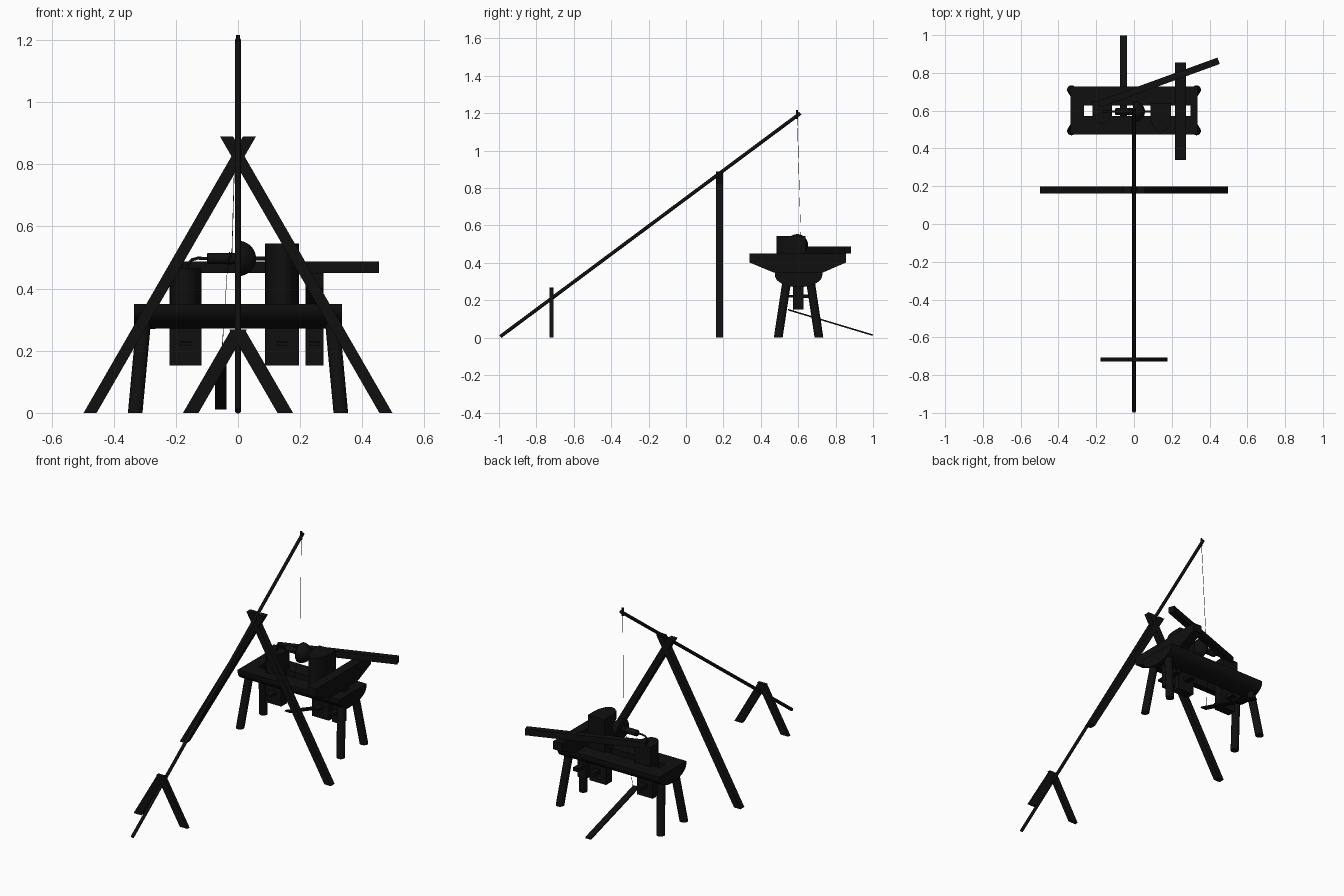
import bpy, bmesh
from math import sin, cos, pi
from mathutils import Vector

if "Cube" in bpy.data.objects:
    bpy.data.objects.remove(bpy.data.objects["Cube"])

wood = bpy.data.materials.new("dark_wood")
wood.diffuse_color = (0.005, 0.005, 0.005, 1)
wood.use_nodes = True
wood.node_tree.nodes["Principled BSDF"].inputs["Base Color"].default_value = wood.diffuse_color


def finish(name, bm, smooth=False):
    bmesh.ops.recalc_face_normals(bm, faces=bm.faces)
    me = bpy.data.meshes.new(name)
    bm.to_mesh(me)
    bm.free()
    me.materials.append(wood)
    ob = bpy.data.objects.new(name, me)
    bpy.context.collection.objects.link(ob)
    if smooth:
        bpy.context.view_layer.objects.active = ob
        ob.select_set(True)
        bpy.ops.object.shade_smooth_by_angle()
        ob.select_set(False)
    return ob


def loft(name, rings, smooth=False):
    """Skin matching rings of points and cap both ends."""
    bm = bmesh.new()
    vs = [[bm.verts.new(p) for p in r] for r in rings]
    n = len(rings[0])
    for a, b in zip(vs, vs[1:]):
        for i in range(n):
            bm.faces.new((a[i], a[(i + 1) % n], b[(i + 1) % n], b[i]))
    bm.faces.new(vs[0])
    bm.faces.new(vs[-1])
    return finish(name, bm, smooth)


def rect(w, d):
    return [(-w / 2, -d / 2), (w / 2, -d / 2), (w / 2, d / 2), (-w / 2, d / 2)]


def circle(r, n=16):
    return [(r * cos(2 * pi * i / n), r * sin(2 * pi * i / n)) for i in range(n)]


def post(name, a, b, section, smooth=False):
    """Leaning post with level cuts at both ends."""
    return loft(name, [[(p[0] + u, p[1] + v, p[2]) for u, v in section] for p in (a, b)], smooth)


def rod(name, a, b, section, smooth=False):
    """Straight bar with square cuts at both ends; section v axis leans upward."""
    a, b = Vector(a), Vector(b)
    d = (b - a).normalized()
    side = d.cross(Vector((0, 0, 1))).normalized()
    up = side.cross(d)
    return loft(name, [[p + side * u + up * v for u, v in section] for p in (a, b)], smooth)


def box(name, x0, x1, y0, y1, z0, z1):
    c = ((x0 + x1) / 2, (y0 + y1) / 2)
    return post(name, (*c, z0), (*c, z1), rect(x1 - x0, y1 - y0))


def spin(name, profile, y, z, n=32):
    """Turned part about an axis parallel to x."""
    return loft(name, [[(x, y + u, z + v) for u, v in circle(r, n)] for x, r in profile], True)


def wire(name, pts, r):
    cu = bpy.data.curves.new(name, 'CURVE')
    cu.dimensions = '3D'
    cu.bevel_depth = r
    cu.bevel_resolution = 2
    cu.use_fill_caps = True
    cu.materials.append(wood)
    s = cu.splines.new('POLY')
    s.points.add(len(pts) - 1)
    for p, c in zip(s.points, pts):
        p.co = (*c, 1)
    ob = bpy.data.objects.new(name, cu)
    bpy.context.collection.objects.link(ob)


# spring pole with its cord peg
rod("spring_pole", (0, -0.993, 0.006), (0, 0.611, 1.2), circle(0.0095), True)
post("cord_peg", (0, 0.594, 1.17), (0, 0.594, 1.217), circle(0.006, 12), True)

# tall crossed support and low crossed hold-down
for s, side in ((-1, "left"), (1, "right")):
    post(f"tall_support_{side}", (s * 0.476, 0.18, 0), (-s * 0.037, 0.18, 0.89), rect(0.042, 0.037))
    post(f"low_support_{side}", (s * 0.152, -0.718, 0), (-s * 0.003, -0.718, 0.268), rect(0.05, 0.021))

# half-log bench with a long slot
YC = 0.602
prof = [(-0.127, 0.35), (0.127, 0.35)] + [
    (0.127 * cos(t * pi / 16), 0.335 - 0.065 * sin(t * pi / 16)) for t in range(17)]
bench = loft("bench", [[(x, YC + y, z) for y, z in prof] for x in (-0.335, 0.335)], True)
cutter = box("slot_cutter", -0.265, 0.3, 0.572, 0.628, 0.2, 0.4)
cutter.hide_render = True
cutter.hide_viewport = True
cutter.display_type = 'WIRE'
cut = bench.modifiers.new("slot", 'BOOLEAN')
cut.operation = 'DIFFERENCE'
cut.object = cutter
cut.solver = 'EXACT'

# splayed bench legs
for sx, nx in ((-1, "left"), (1, "right")):
    for sy, ny in ((-1, "front"), (1, "back")):
        post(f"bench_leg_{ny}_{nx}", (sx * 0.331, YC + sy * 0.109, 0),
             (sx * 0.302, YC + sy * 0.062, 0.31), circle(0.0235), True)


# upright heads: half-round body, tenon through the slot and locking wedge
def tenon(name, x0, x1):
    box(f"{name}_tenon", x0, x1, 0.573, 0.627, 0.152, 0.36)
    xm = (x0 + x1) / 2
    loft(f"{name}_wedge", [[(xm + u, y, 0.222 + v) for u, v in rect(0.034, h)]
                           for y, h in ((0.525, 0.012), (0.685, 0.022))])


def head(name, x0, x1, yflat, yround, top):
    xm, hw = (x0 + x1) / 2, (x1 - x0) / 2
    sec = [(hw * cos(i * pi / 14), yflat + (yround - yflat) * (0.35 + 0.65 * sin(i * pi / 14)))
           for i in range(15)] + [(-hw, yflat), (hw, yflat)]
    post(name, (xm, 0, 0.35), (xm, 0, top), sec, True)
    tenon(name, x0, x1)


head("left_head", -0.22, -0.117, 0.65, 0.53, 0.465)
head("right_head", 0.087, 0.197, 0.64, 0.485, 0.545)

# cross support for the tool rest
tenon("rest_post", 0.218, 0.275)
cross = [(0.34, 0.45), (0.855, 0.45), (0.855, 0.402), (0.735, 0.35), (0.465, 0.35), (0.34, 0.402)]
loft("rest_cross_support", [[(x, y, z) for y, z in cross] for x in (0.218, 0.275)])

# slanted tool rest
rod("tool_rest", (-0.185, 0.634, 0.469), (0.448, 0.864, 0.469), rect(0.036, 0.038))

# turned bowl, mandrel and bent iron centres
spin("bowl", [(-0.006, 0.052), (0.0, 0.057)] + [
    (0.058 * sin(i * pi / 18), 0.057 * cos(i * pi / 18)) for i in range(1, 9)] + [(0.058, 0.006)], 0.595, 0.497)
spin("mandrel", [(-0.1, 0.015), (-0.096, 0.018), (-0.004, 0.018)], 0.595, 0.497, 20)
wire("left_centre", [(-0.165, 0.595, 0.45), (-0.162, 0.595, 0.478), (-0.148, 0.595, 0.493),
                     (-0.13, 0.595, 0.498), (-0.098, 0.595, 0.497)], 0.005)
wire("right_centre", [(0.05, 0.595, 0.497), (0.1, 0.595, 0.497)], 0.006)

# drive cord wrapped round the mandrel, and the treadle
wrap = [(-0.02 - 0.012 * i / 32, 0.595 + 0.02 * cos(i * pi / 8), 0.497 + 0.02 * sin(i * pi / 8))
        for i in range(33)]
wire("drive_cord", [(0, 0.594, 1.2)] + wrap + [(-0.055, 0.575, 0.147)], 0.0012)
rod("treadle", (-0.055, 0.545, 0.15), (-0.055, 0.998, 0.014), rect(0.037, 0.008))
